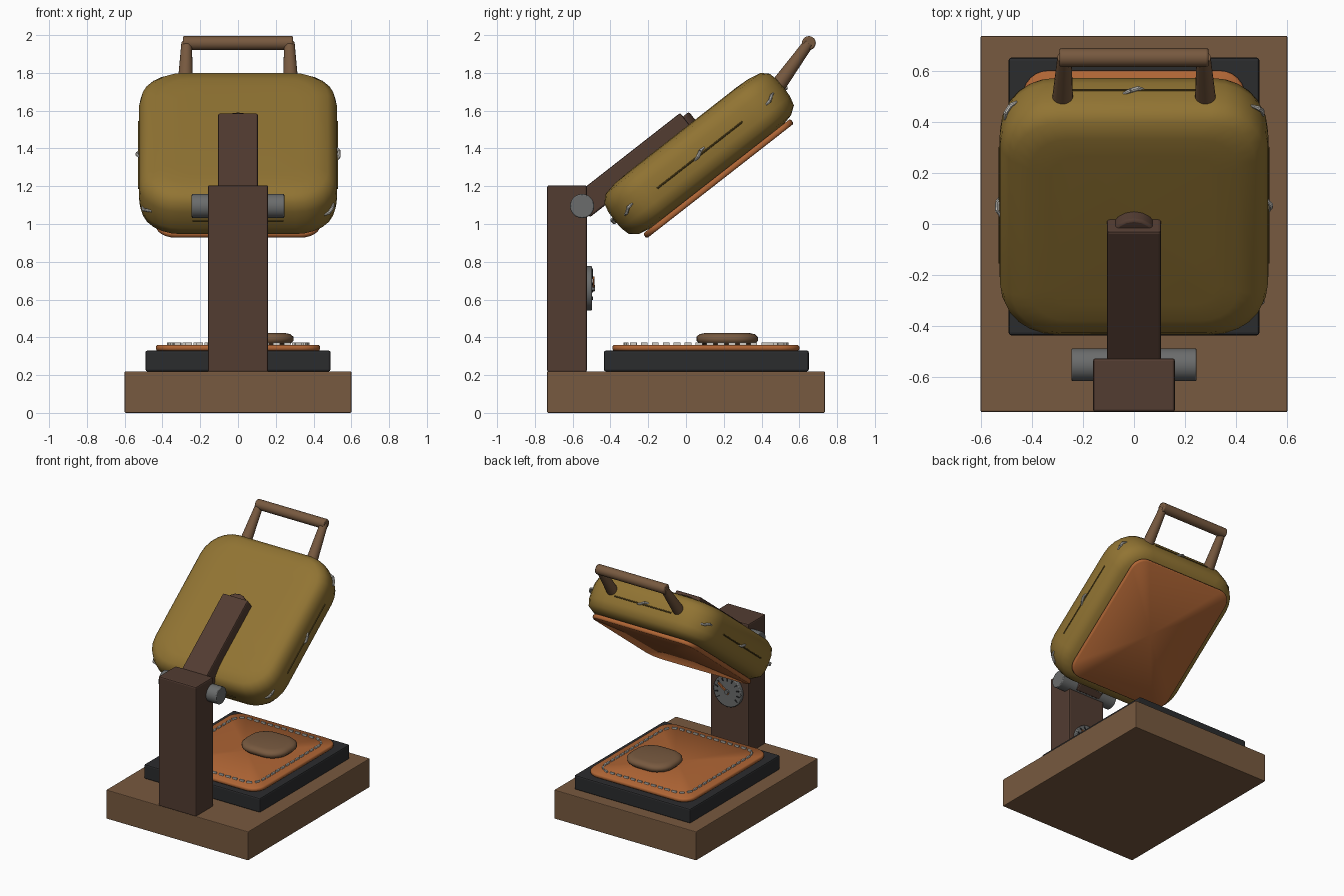
import bpy, bmesh, math
from mathutils import Vector, Matrix

if "Cube" in bpy.data.objects:
    bpy.data.objects.remove(bpy.data.objects["Cube"])

def material(name, rgb):
    m = bpy.data.materials.new(name)
    m.diffuse_color = (*rgb, 1)
    m.use_nodes = True
    m.node_tree.nodes["Principled BSDF"].inputs["Base Color"].default_value = m.diffuse_color
    return m

BROWN = material("light brown", (.185, .100, .050))
DARK = material("dark brown", (.085, .045, .031))
GOLD = material("mustard", (.285, .175, .033))
SEAM = material("dark mustard", (.11, .07, .014))
ORANGE = material("burnt orange", (.43, .130, .035))
BLACK = material("charcoal", (.024, .025, .027))
GREY = material("steel grey", (.145, .150, .150))
WHITE = material("off white", (.62, .60, .55))

# the lifted head hangs in its own frame: origin at the hinge, tilted 38 degrees
HEAD = Matrix.Translation((0, -.55, 1.095)) @ Matrix.Rotation(math.radians(38), 4, 'X')

def finish(name, bm, mat, frame=None, smooth=35, bevel=0):
    bmesh.ops.recalc_face_normals(bm, faces=bm.faces)
    me = bpy.data.meshes.new(name)
    bm.to_mesh(me)
    bm.free()
    ob = bpy.data.objects.new(name, me)
    bpy.context.collection.objects.link(ob)
    me.materials.append(mat)
    if frame:
        ob.matrix_world = frame
    if bevel:
        b = ob.modifiers.new("edge", 'BEVEL')
        b.width, b.segments = bevel, 2
    if smooth:
        bpy.ops.object.select_all(action='DESELECT')
        ob.select_set(True)
        bpy.context.view_layer.objects.active = ob
        bpy.ops.object.shade_smooth_by_angle(angle=math.radians(smooth))
    return ob

def add_box(bm, lo, hi, m=Matrix()):
    lo, hi = Vector(lo), Vector(hi)
    bmesh.ops.create_cube(bm, size=1, matrix=m @ Matrix.Translation((lo + hi) / 2)
                          @ Matrix.Diagonal((*(hi - lo), 1)))

def box(name, lo, hi, mat, frame=None, bevel=.01):
    bm = bmesh.new()
    add_box(bm, lo, hi)
    return finish(name, bm, mat, frame, 0, bevel)

def add_tube(bm, a, b, r1, r2=None, sides=20):
    a, b = Vector(a), Vector(b)
    d = b - a
    m = Matrix.Translation((a + b) / 2) @ d.to_track_quat('Z', 'Y').to_matrix().to_4x4()
    bmesh.ops.create_cone(bm, cap_ends=True, segments=sides, radius1=r1,
                          radius2=r1 if r2 is None else r2, depth=d.length, matrix=m)

def tube(name, a, b, r1, mat, r2=None, frame=None, sides=20, bevel=0):
    bm = bmesh.new()
    add_tube(bm, a, b, r1, r2, sides)
    return finish(name, bm, mat, frame, 35, bevel)

def outline(hx, hy, r, seg=6):
    """rounded rectangle, counter-clockwise"""
    pts = []
    for k, (sx, sy) in enumerate(((1, 1), (-1, 1), (-1, -1), (1, -1))):
        for i in range(seg + 1):
            a = math.pi / 2 * (k + i / seg)
            pts.append((sx * (hx - r) + r * math.cos(a), sy * (hy - r) + r * math.sin(a)))
    return pts

def slab(name, c, hx, hy, r, layers, mat, frame=None, smooth=40, poke=False):
    """stack rounded-rectangle rings given as (height, inset)"""
    bm = bmesh.new()
    rings = [[bm.verts.new((c[0] + x, c[1] + y, z))
              for x, y in outline(hx - d, hy - d, max(r - d * .6, .02))] for z, d in layers]
    n = len(rings[0])
    for a, b in zip(rings, rings[1:]):
        for i in range(n):
            bm.faces.new((a[i], a[(i + 1) % n], b[(i + 1) % n], b[i]))
    caps = [bm.faces.new(rings[0][::-1]), bm.faces.new(rings[-1])]
    if poke:
        bmesh.ops.poke(bm, faces=caps)
    return finish(name, bm, mat, frame, smooth)

# base, lower platen, column
box("base", (-.6, -.735, 0), (.6, .735, .22), BROWN, bevel=.005)
box("lower_platen", (-.49, -.435, .22), (.49, .65, .33), BLACK)
box("column", (-.16, -.735, .215), (.16, -.525, 1.205), DARK)
tube("hinge_axle", (-.245, -.55, 1.095), (.245, -.55, 1.095), .064, GREY, sides=24, bevel=.006)

# lower pad with its dashed stitching and the patch lying on it
PAD = ((.33, .006), (.337, 0), (.352, 0), (.36, .008))
slab("lower_pad", (0, .105), .435, .495, .1, PAD, ORANGE, smooth=180, poke=True)
slab("patch", (.112, .218), .182, .163, .13,
     ((.358, .04), (.366, .015), (.382, 0), (.402, 0), (.416, .015), (.423, .045)), BROWN, smooth=60)

bm = bmesh.new()
path = [Vector((x, y + .105, .364)) for x, y in outline(.37, .43, .09)]
step, need = .058, 0
for a, b in zip(path, path[1:] + path[:1]):
    d, t = b - a, need
    while t < d.length:
        m = Matrix.Translation(a + d.normalized() * t) @ Matrix.Rotation(math.atan2(d.y, d.x), 4, 'Z')
        add_box(bm, (-.018, -.006, -.006), (.018, .006, .008), m)
        t += step
    need = t - d.length
finish("pad_stitches", bm, WHITE, smooth=0)

# gauge on the column
tube("gauge", (0, -.53, .66), (0, -.497, .66), .118, GREY, sides=32, bevel=.006)
tube("gauge_hub", (0, -.5, .66), (0, -.482, .66), .016, GREY, sides=12)
bm = bmesh.new()
for i in range(11):
    m = Matrix.Translation((0, -.495, .66)) @ Matrix.Rotation(math.radians(-125 + 25 * i), 4, 'Y')
    add_box(bm, (-.004, -.004, .08), (.004, .003, .104), m)
finish("gauge_ticks", bm, BLACK, smooth=0)
bm = bmesh.new()
add_box(bm, (-.007, -.006, -.02), (.007, .004, .09),
        Matrix.Translation((0, -.488, .66)) @ Matrix.Rotation(math.radians(52), 4, 'Y'))
finish("gauge_needle", bm, ORANGE, smooth=0)

# head shell, upper pad, arm and its end boss
CY, MID = .658, -.165
HX, HY, R = .525, .57, .22
slab("head_shell", (0, CY), HX, HY, R,
     ((-.316, .125), (-.302, .06), (-.27, .016), (-.22, .003), (MID, 0), (-.11, .002),
      (-.06, .014), (-.026, .05), (-.012, .12), (-.008, .2)), GOLD, HEAD, smooth=70)
slab("upper_pad", (0, CY), .435, .495, .1,
     ((-.346, .008), (-.338, 0), (-.322, 0), (-.314, .006)), ORANGE, HEAD, smooth=180, poke=True)
box("arm", (-.106, -.005, -.072), (.106, .713, .069), DARK, HEAD)
tube("arm_boss", (0, .665, -.06), (0, .665, .045), .088, DARK, frame=HEAD, sides=16, bevel=.01)

# handle
for s, side in ((-1, "left"), (1, "right")):
    tube(side + "_handle_post", (s * .28, 1.19, -.142), (s * .272, 1.477, -.059), .042, BROWN, .028, HEAD)
tube("handle_bar", (-.292, 1.477, -.059), (.292, 1.477, -.059), .037, BROWN, frame=HEAD, bevel=.008)

# thin seam on each side of the shell
bm = bmesh.new()
for s in (-1, 1):
    add_tube(bm, (s * HX, CY - .287, MID - .006), (s * HX, CY + .287, MID - .006), .005, sides=8)
    add_tube(bm, (-.24, CY + s * HY, MID - .006), (.24, CY + s * HY, MID - .006), .005, sides=8)
finish("shell_seams", bm, SEAM, HEAD)

# short wavy stitches: one per side and one per corner
bm = bmesh.new()
spots = [(HX, 0, 0), (-HX, 0, math.pi), (0, HY, math.pi / 2), (0, -HY, -math.pi / 2)]
ca, sa = math.cos(math.radians(35)), math.sin(math.radians(35))
for sx in (-1, 1):
    for sy in (-1, 1):
        spots.append((sx * (HX - R + R * ca), sy * (HY - R + R * sa), math.atan2(sy * sa, sx * ca)))
for x, y, a in spots:
    out, along = Vector((math.cos(a), math.sin(a), 0)), Vector((-math.sin(a), math.cos(a), 0))
    pts = [Vector((x, y + CY, MID)) + along * t + out * o + Vector((0, 0, h))
           for t, o, h in ((-.042, -.004, -.012), (-.016, .008, -.008), (.014, .01, .009), (.042, -.004, .012))]
    for p, q, r1, r2 in zip(pts, pts[1:], (.005, .009, .009), (.009, .009, .005)):
        add_tube(bm, p, q, r1, r2, 8)
finish("shell_stitches", bm, WHITE, HEAD)
